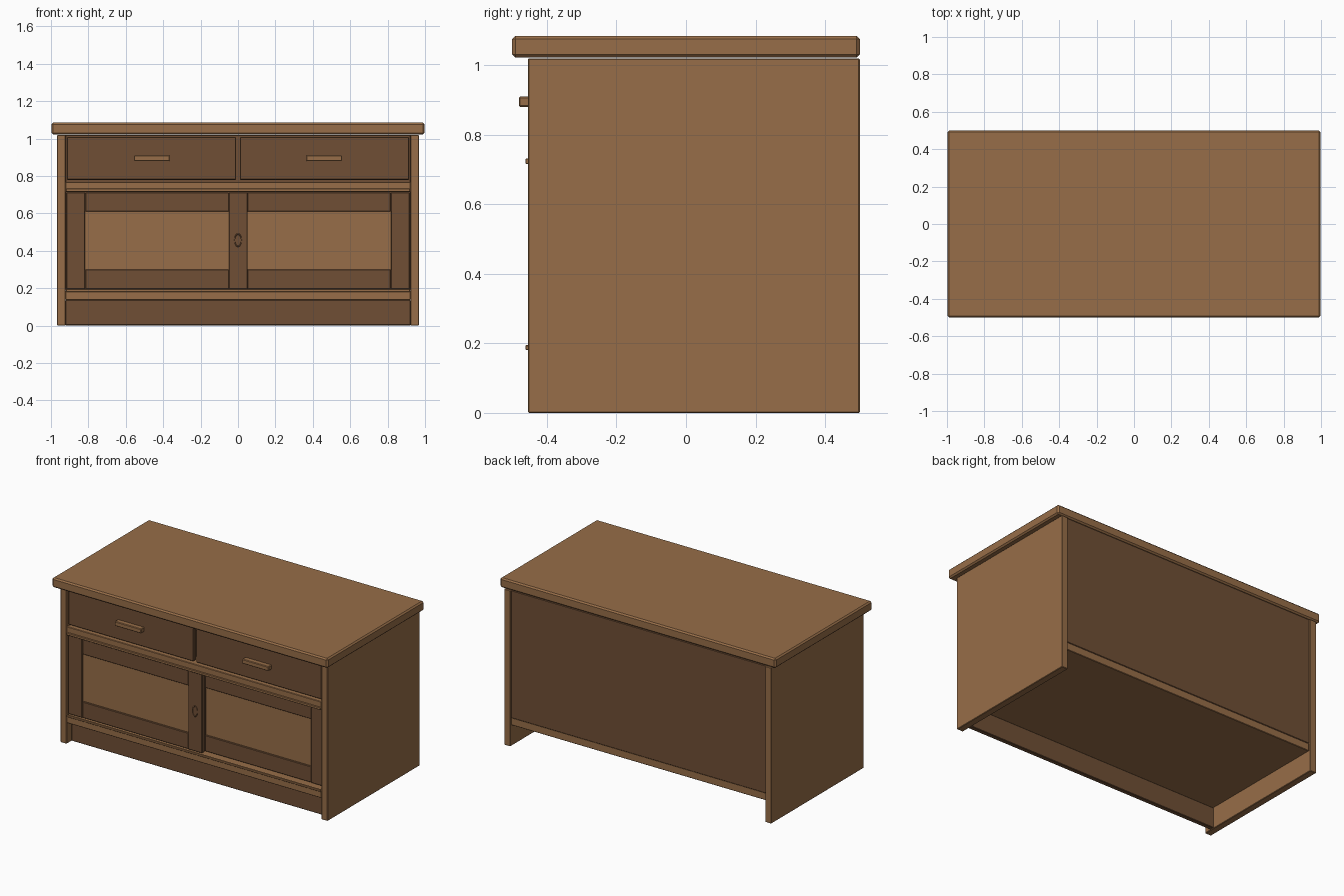
import bpy, math

if "Cube" in bpy.data.objects:
    bpy.data.objects.remove(bpy.data.objects["Cube"])


def material(name, rgb):
    m = bpy.data.materials.new(name)
    m.diffuse_color = (*rgb, 1)
    m.use_nodes = True
    m.node_tree.nodes["Principled BSDF"].inputs["Base Color"].default_value = m.diffuse_color
    return m


LIGHT = material("light_wood", (0.31, 0.155, 0.065))
DARK = material("dark_wood", (0.16, 0.078, 0.036))


def box(name, x, y, z, mat, bevel=0.003):
    """Board spanning the given (low, high) ranges, with eased edges."""
    spans = (x, y, z)
    bpy.ops.mesh.primitive_cube_add(size=1, location=[(a + b) / 2 for a, b in spans])
    ob = bpy.context.object
    ob.name = name
    ob.scale = [b - a for a, b in spans]
    bpy.ops.object.transform_apply(location=False, rotation=False, scale=True)
    ob.data.materials.append(mat)
    if bevel:
        mod = ob.modifiers.new("eased_edges", "BEVEL")
        mod.width = bevel
        mod.segments = 1
    return ob


def sliding_door(name, x0, x1, front):
    """Two stiles, two slightly recessed rails and an inset panel."""
    back = front + 0.03
    z0, z1, w = 0.195, 0.712, 0.1
    box(name + "_left_stile", (x0, x0 + w), (front, back), (z0, z1), DARK)
    box(name + "_right_stile", (x1 - w, x1), (front, back), (z0, z1), DARK)
    inner = (x0 + w, x1 - w)
    box(name + "_bottom_rail", inner, (front + 0.003, back), (z0, 0.3), DARK)
    box(name + "_top_rail", inner, (front + 0.003, back), (0.61, z1), DARK)
    box(name + "_panel", inner, (front + 0.012, back - 0.008), (0.295, 0.615), LIGHT, 0)


# Table top
box("table_top", (-0.997, 0.997), (-0.5, 0.5), (1.022, 1.085), LIGHT, 0.009)

# Carcass: sides, shelves, back and plinth
for side, s in (("left", -1), ("right", 1)):
    x = sorted((s * 0.922, s * 0.967))
    box(side + "_side", x, (-0.455, 0.5), (0, 1.02), LIGHT)
box("bottom_shelf", (-0.922, 0.922), (-0.453, 0.49), (0.137, 0.187), LIGHT)
box("middle_shelf", (-0.922, 0.922), (-0.453, 0.48), (0.714, 0.768), LIGHT)
box("back_panel", (-0.922, 0.922), (0.478, 0.493), (0.185, 1.02), DARK)
box("plinth", (-0.922, 0.922), (-0.405, -0.375), (0.002, 0.137), DARK)

# Thin lips that hold the sliding doors
box("lower_door_lip", (-0.92, 0.92), (-0.462, -0.452), (0.181, 0.195), LIGHT, 0.002)
box("upper_door_lip", (-0.92, 0.92), (-0.462, -0.452), (0.716, 0.732), LIGHT, 0.002)

# Drawers with bar handles
for side, s in (("left", -1), ("right", 1)):
    x = sorted((s * 0.01, s * 0.915))
    box(side + "_drawer_front", x, (-0.446, -0.416), (0.78, 1.008), DARK)
    xb = sorted((s * 0.03, s * 0.9))
    box(side + "_drawer_box", xb, (-0.42, 0.44), (0.785, 0.96), DARK, 0)
    xh = sorted((s * 0.365, s * 0.557))
    box(side + "_drawer_handle", xh, (-0.481, -0.444), (0.88, 0.91), LIGHT, 0.004)

# Overlapping sliding doors, the left one in front
sliding_door("left_door", -0.917, 0.052, -0.445)
sliding_door("right_door", -0.05, 0.917, -0.413)

# Oval finger pull on the middle stile
bpy.ops.mesh.primitive_torus_add(major_segments=24, minor_segments=6, major_radius=0.02,
                                 minor_radius=0.0025, location=(0, -0.445, 0.457),
                                 rotation=(math.pi / 2, 0, 0))
pull = bpy.context.object
pull.name = "finger_pull"
pull.scale = (0.9, 1.65, 1)
pull.data.materials.append(DARK)
bpy.ops.object.shade_smooth_by_angle()
